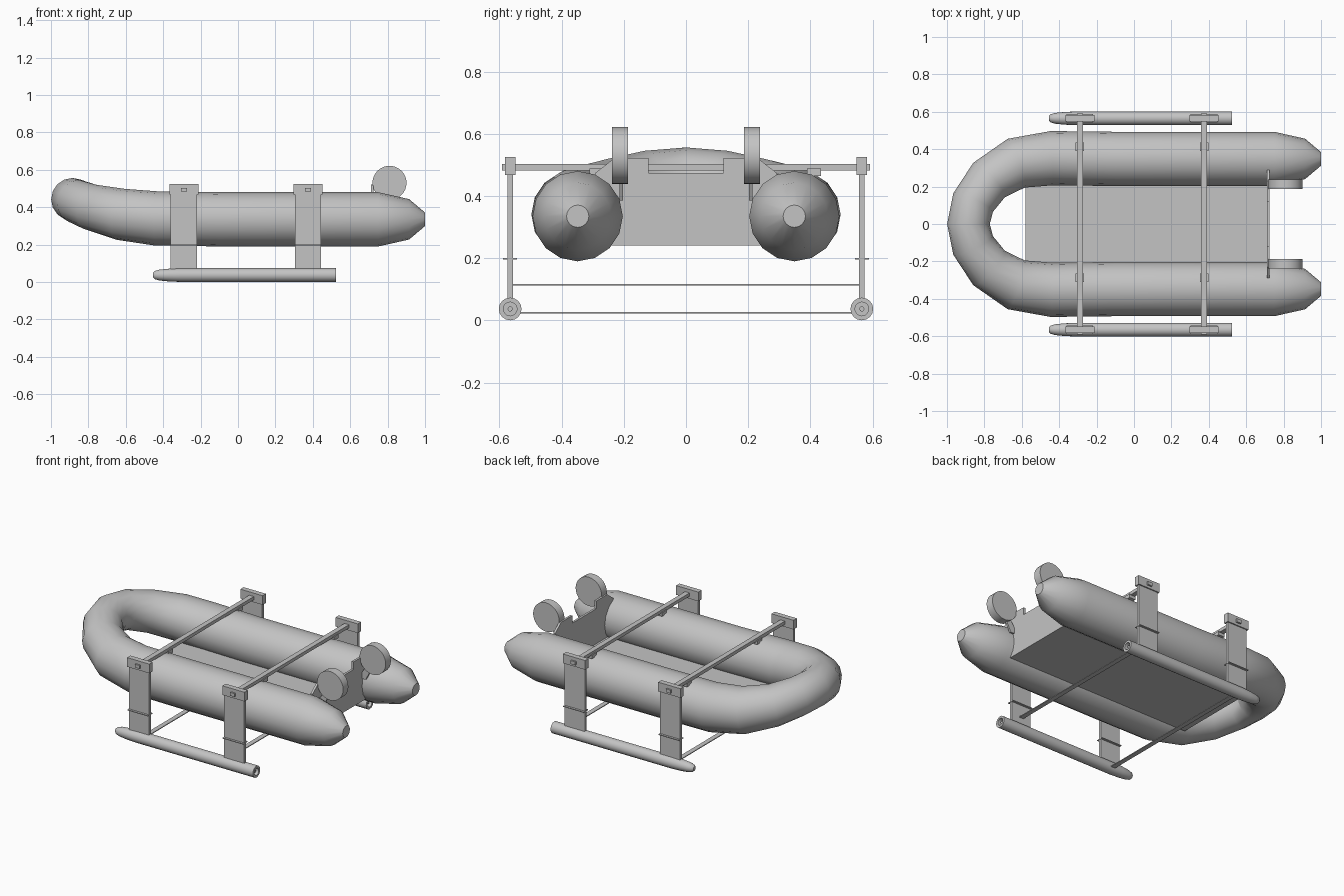
import bpy, bmesh, math
from mathutils import Vector

cube = bpy.data.objects.get("Cube")
if cube:
    bpy.data.objects.remove(cube, do_unlink=True)

grey = bpy.data.materials.new("light_grey")
grey.use_nodes = True
grey.diffuse_color = (0.55, 0.55, 0.55, 1)
grey.node_tree.nodes["Principled BSDF"].inputs["Base Color"].default_value = (0.55, 0.55, 0.55, 1)


def finish(name, bm, smooth=False):
    bmesh.ops.recalc_face_normals(bm, faces=bm.faces)
    mesh = bpy.data.meshes.new(name)
    bm.to_mesh(mesh)
    bm.free()
    mesh.materials.append(grey)
    obj = bpy.data.objects.new(name, mesh)
    bpy.context.collection.objects.link(obj)
    if smooth:
        bpy.ops.object.select_all(action='DESELECT')
        obj.select_set(True)
        bpy.context.view_layer.objects.active = obj
        bpy.ops.object.shade_smooth_by_angle(angle=math.radians(30))
    return obj


def box(name, centre, size):
    bm = bmesh.new()
    bmesh.ops.create_cube(bm, size=1)
    for v in bm.verts:
        v.co = Vector(centre) + Vector(a * b for a, b in zip(v.co, size))
    return finish(name, bm)


def skin(name, rings):
    """Bridge a list of equal point rings and cap both ends."""
    bm = bmesh.new()
    loops = [[bm.verts.new(p) for p in ring] for ring in rings]
    n = len(loops[0])
    for a, b in zip(loops, loops[1:]):
        for i in range(n):
            j = (i + 1) % n
            bm.faces.new((a[i], a[j], b[j], b[i]))
    bm.faces.new(loops[0])
    bm.faces.new(loops[-1])
    return finish(name, bm, True)


def ring(centre, side, up, radius, n=16):
    angles = [2 * math.pi * i / n for i in range(n)]
    return [centre + radius * (math.cos(a) * side + math.sin(a) * up) for a in angles]


def lathe_x(name, profile, y, z):
    return skin(name, [ring(Vector((x, y, z)), Vector((0, 1, 0)), Vector((0, 0, 1)), r)
                       for x, r in profile])


def plate(name, outline, axis, start, thickness):
    """Extrude an outline along x (outline y,z) or along y (outline x,z)."""
    bm = bmesh.new()
    place = (lambda u, w: (start, u, w)) if axis == 'x' else (lambda u, w: (u, start, w))
    face = bm.faces.new([bm.verts.new(place(u, w)) for u, w in outline])
    out = bmesh.ops.extrude_face_region(bm, geom=[face])
    move = Vector((thickness, 0, 0)) if axis == 'x' else Vector((0, thickness, 0))
    bmesh.ops.translate(bm, vec=move, verts=[g for g in out['geom'] if isinstance(g, bmesh.types.BMVert)])
    return finish(name, bm)


# Inflatable tube: half path (x, y, z, radius) from stern cone to bow, then mirrored
half = [(1.0, .348, .335, .036), (.915, .348, .335, .108), (.75, .348, .335, .145),
        (-.1, .348, .335, .145), (-.44, .352, .34, .145), (-.63, .325, .362, .138),
        (-.775, .235, .397, .125), (-.86, .115, .43, .117), (-.885, 0, .442, .114)]
path = half + [(x, -y, z, r) for x, y, z, r in reversed(half[:-1])]
points = [Vector(p[:3]) for p in path]
rings = []
for i, p in enumerate(points):
    tangent = (points[min(i + 1, len(points) - 1)] - points[max(i - 1, 0)]).normalized()
    side = tangent.cross(Vector((0, 0, 1))).normalized()
    rings.append(ring(p, side, side.cross(tangent), path[i][3]))
skin("inflatable_tube", rings)

# Floor and notched transom
box("floor", (.07, 0, .247), (1.3, .48, .012))
right_edge = [(.24, .241), (.29, .45), (.29, .475), (.23, .522), (.12, .522), (.12, .474)]
plate("transom", right_edge + [(-y, z) for y, z in reversed(right_edge)], 'x', .71, .014)

# Crossbars with saddles resting on the tubes, and straps between the floats
for x, end, strap_z in ((-.29, "bow", .025), (.375, "stern", .115)):
    box(end + "_crossbar", (x, 0, .493), (.032, 1.184, .021))
    box(end + "_strap", (x, 0, strap_z), (.03, 1.12, .005))
    for y in (.412, -.288):
        box(end + "_saddle", (x, y, .476), (.044, .045, .024))

for s, label in ((1, "left"), (-1, "right")):
    y = s * .565
    # Legs with clamp heads and collars
    for x, end in ((-.29, "bow"), (.375, "stern")):
        box(f"{label}_{end}_leg", (x, y, .268), (.14, .018, .41))
        box(f"{label}_{end}_clamp", (x, y, .496), (.155, .033, .058))
        box(f"{label}_{end}_collar", (x, y, .198), (.144, .045, .005))
    # Side float with blunt nose and recessed stern socket
    lathe_x(label + "_float",
            [(-.455, .012), (-.445, .022), (-.42, .029), (-.37, .034), (-.31, .0365), (.525, .0365),
             (.525, .022), (.49, .022), (.49, .008), (.515, .008)], y, .037)
    # Launching wheel and its arm
    bm = bmesh.new()
    bmesh.ops.create_cone(bm, cap_ends=True, segments=32, radius1=.091, radius2=.091, depth=.052)
    for v in bm.verts:
        v.co = (.81 + v.co.x, s * .212 + v.co.z, .53 + v.co.y)
    finish(label + "_wheel", bm, True)
    plate(label + "_wheel_arm", [(.722, .385), (.75, .385), (.825, .53), (.795, .54), (.722, .42)],
          'y', s * .208 - .006, .012)
